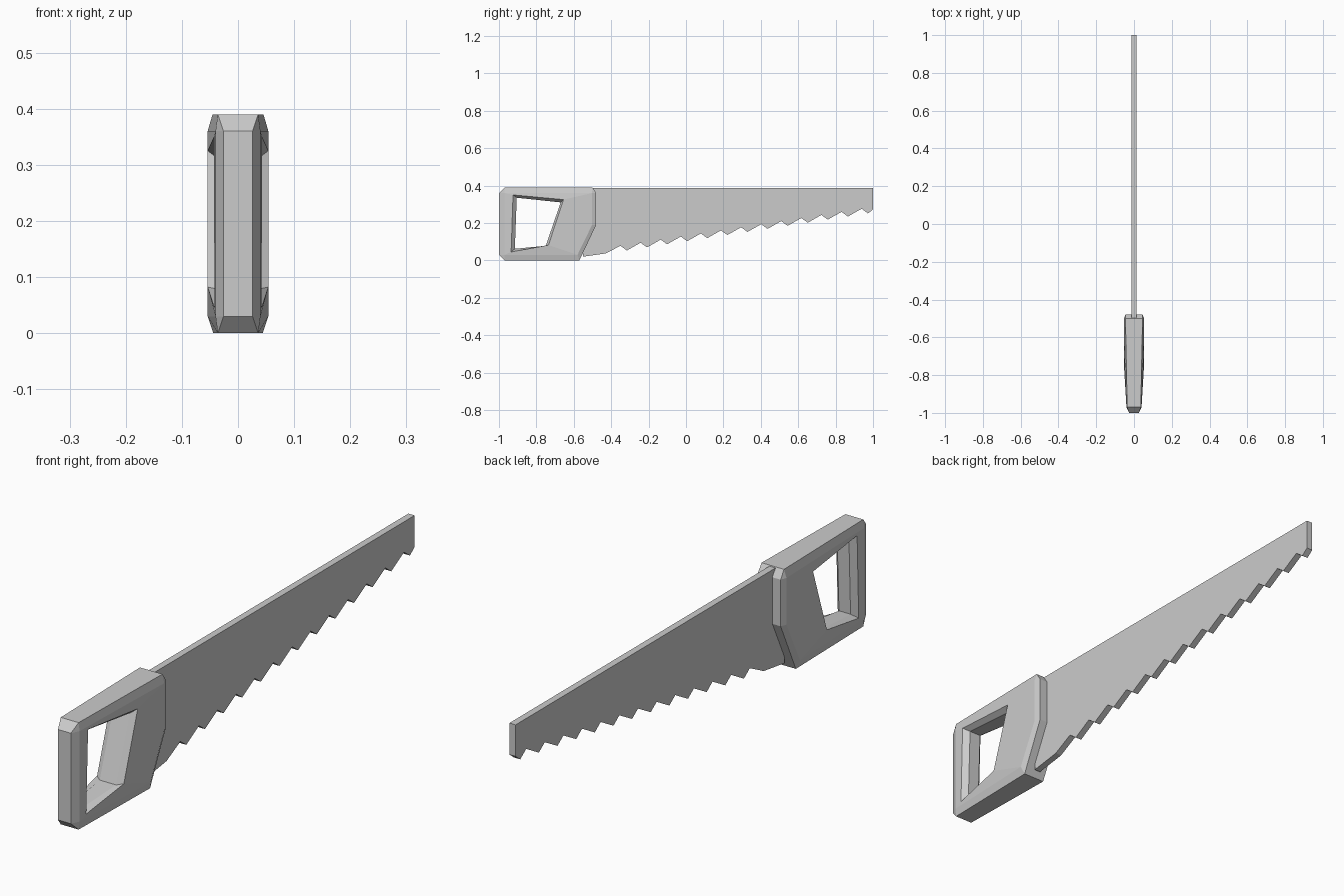
import bpy
import bmesh

cube = bpy.data.objects.get("Cube")
if cube:
    bpy.data.objects.remove(cube, do_unlink=True)

# One plain grey for the whole saw
grey = bpy.data.materials.new("plain_grey")
grey.use_nodes = True
colour = (0.6, 0.6, 0.6, 1)
grey.diffuse_color = colour
grey.node_tree.nodes["Principled BSDF"].inputs["Base Color"].default_value = colour


def finish(bm, name):
    """Clean the mesh and add it to the scene as a flat-shaded object."""
    bmesh.ops.remove_doubles(bm, verts=bm.verts, dist=0.0001)
    bmesh.ops.recalc_face_normals(bm, faces=bm.faces)
    mesh = bpy.data.meshes.new(name)
    bm.to_mesh(mesh)
    bm.free()
    mesh.materials.append(grey)
    obj = bpy.data.objects.new(name, mesh)
    bpy.context.collection.objects.link(obj)
    return obj


def ring(bm, profile, half_width, side):
    """Place a side profile (y, z) at a half width that depends on y."""
    return [bm.verts.new((side * half_width(y), y, z)) for y, z in profile]


def face(bm, *verts):
    """Make a face, dropping repeated corners."""
    unique = list(dict.fromkeys(verts))
    if len(unique) > 2:
        bm.faces.new(unique)


def bridge(bm, a, b):
    """Join two loops with the same number of corners."""
    for i in range(len(a)):
        j = (i + 1) % len(a)
        face(bm, a[i], a[j], b[j], b[i])


# Handle: chamfered block that narrows towards the grip
outline = [(-1, .03), (-.97, 0), (-.57, 0), (-.48, .19),
           (-.48, .36), (-.5, .39), (-.97, .39), (-1, .36)]
cheek = [(-.97, .03), (-.58, .03), (-.502, .19), (-.502, .36), (-.97, .36)]
hole_edge = [(-.935, .045), (-.735, .082), (-.655, .325), (-.925, .35)]
hole_core = [(-.915, .062), (-.75, .078), (-.67, .31), (-.905, .335)]


def cheek_width(y):
    return min(.054, .04 + (y + .97) * .06)


def rim_width(y):
    if y < -.98:
        return .026
    return .036 + (y + .97) * .02


def core_width(y):
    return cheek_width(y) - .02


bm = bmesh.new()
sides = []
for side in (-1, 1):
    outer = ring(bm, outline, rim_width, side)
    c = ring(bm, cheek, cheek_width, side)
    h = ring(bm, hole_edge, cheek_width, side)
    core = ring(bm, hole_core, core_width, side)
    # Chamfer from the rim to the cheek; chamfered corners meet at one point
    bridge(bm, outer, [c[0], c[0], c[1], c[2], c[3], c[3], c[4], c[4]])
    # Cheek panels around the hand hole
    face(bm, c[0], c[1], h[1], h[0])
    face(bm, c[1], c[2], h[2], h[1])
    face(bm, c[2], c[3], h[2])
    face(bm, c[3], c[4], h[3], h[2])
    face(bm, c[4], c[0], h[0], h[3])
    # Bevelled edge of the hole
    bridge(bm, h, core)
    sides.append((outer, core))
bridge(bm, sides[0][0], sides[1][0])
bridge(bm, sides[0][1], sides[1][1])
finish(bm, "handle")

# Blade: flat plate with a rising row of teeth
blade = [(-.55, .387), (-.55, .02), (-.43, .037)]
teeth = 13
for i in range(teeth):
    t = i / (teeth - 1)
    y, z = -.316 + 1.289 * t, .053 + .198 * t
    blade += [(y - .034, z + .025), (y, z)]
blade += [(1, .272), (1, .387)]

bm = bmesh.new()
plates = [ring(bm, blade, lambda y: .0125, s) for s in (-1, 1)]
for plate in plates:
    face(bm, *plate)
bridge(bm, *plates)
finish(bm, "blade")
